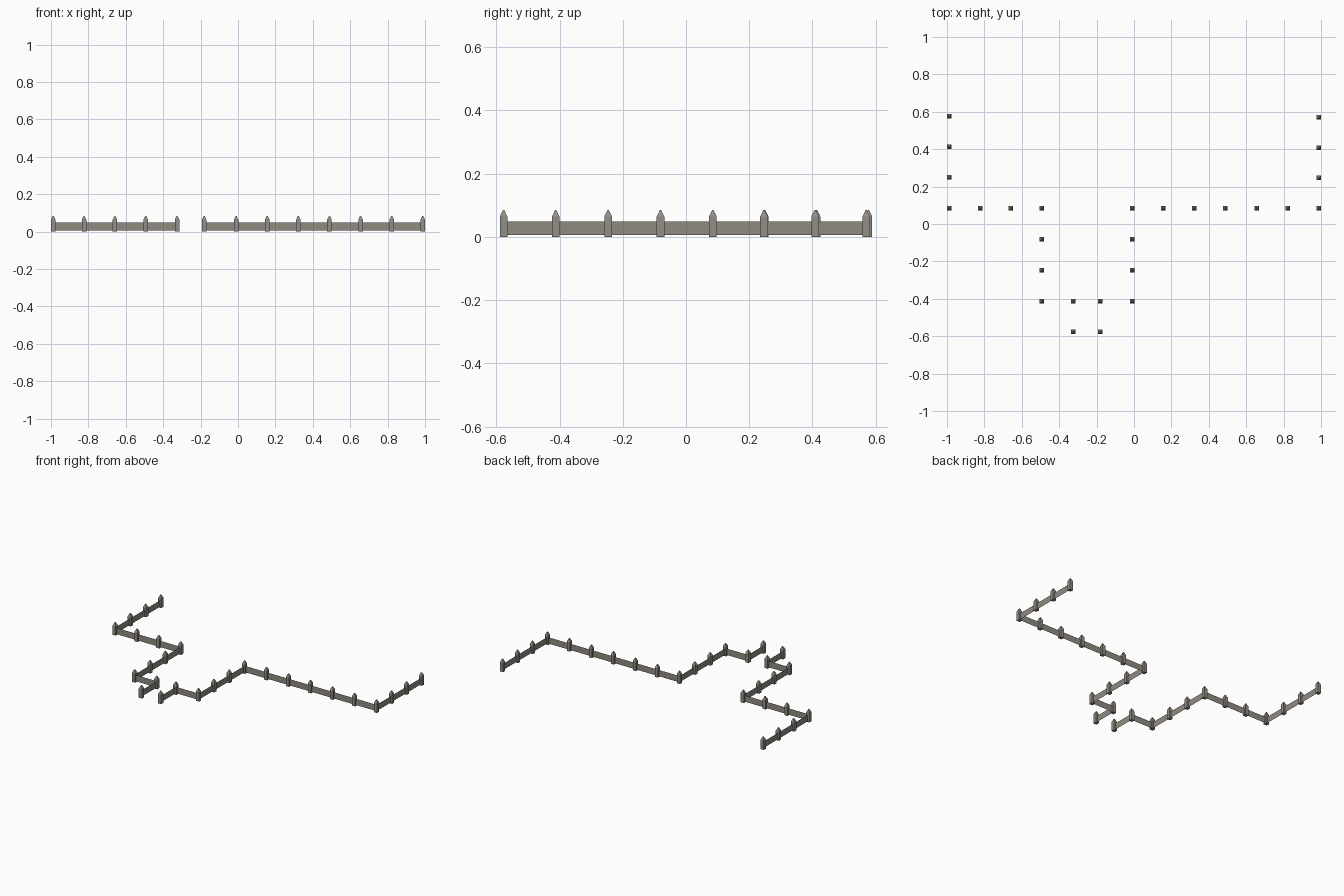
import bpy, bmesh, math

if "Cube" in bpy.data.objects:
    bpy.data.objects.remove(bpy.data.objects["Cube"])


def material(name, rgb):
    m = bpy.data.materials.new(name)
    m.diffuse_color = (*rgb, 1)
    m.use_nodes = True
    m.node_tree.nodes["Principled BSDF"].inputs["Base Color"].default_value = m.diffuse_color
    return m


POST = material("post grey", (0.29, 0.27, 0.245))
WALL = material("wall grey brown", (0.28, 0.26, 0.22))

# Fence paths: corner, corner, number of bays, and facing direction of the panel
LEFT = [
    ((-0.988, 0.577), (-0.988, 0.085), 3, (-1, 0)),
    ((-0.988, 0.085), (-0.493, 0.085), 3, (0, -1)),
    ((-0.493, 0.085), (-0.493, -0.412), 3, (-1, 0)),
    ((-0.493, -0.412), (-0.326, -0.412), 1, (0, -1)),
    ((-0.326, -0.412), (-0.326, -0.577), 1, (-1, 0)),
]
RIGHT = [
    ((-0.181, -0.577), (-0.181, -0.412), 1, (1, 0)),
    ((-0.181, -0.412), (-0.01, -0.412), 1, (0, -1)),
    ((-0.01, -0.412), (-0.01, 0.085), 3, (-1, 0)),
    ((-0.01, 0.085), (0.988, 0.085), 6, (0, 1)),
    ((0.988, 0.085), (0.988, 0.57), 3, (-1, 0)),
]
HALF, SHOULDER, TIP = 0.012, 0.064, 0.084
WALL_LOW, WALL_HIGH = 0.005, 0.048


def add_object(name, bm, mat):
    me = bpy.data.meshes.new(name)
    bm.to_mesh(me)
    bm.free()
    me.materials.append(mat)
    bpy.context.collection.objects.link(bpy.data.objects.new(name, me))


def add_post(bm, x, y):
    # square shaft with a pointed cap
    rings = []
    for z, r in ((0, HALF), (SHOULDER, HALF), (TIP, HALF * 0.2)):
        rings.append([bm.verts.new((x + sx * r, y + sy * r, z))
                      for sx, sy in ((-1, -1), (1, -1), (1, 1), (-1, 1))])
    bm.faces.new(rings[0][::-1])
    bm.faces.new(rings[-1])
    for a, b in zip(rings, rings[1:]):
        for i in range(4):
            j = (i + 1) % 4
            bm.faces.new((a[i], a[j], b[j], b[i]))


def build(side, runs):
    posts, walls = bmesh.new(), bmesh.new()
    add_post(posts, *runs[0][0])
    for a, b, bays, facing in runs:
        pts = [(a[0] + (b[0] - a[0]) * i / bays, a[1] + (b[1] - a[1]) * i / bays)
               for i in range(bays + 1)]
        for p, q in zip(pts, pts[1:]):
            add_post(posts, *q)
            # thin sheet panel between neighbouring posts
            f = walls.faces.new([walls.verts.new(c) for c in (
                (*p, WALL_LOW), (*q, WALL_LOW), (*q, WALL_HIGH), (*p, WALL_HIGH))])
            f.normal_update()
            if f.normal.x * facing[0] + f.normal.y * facing[1] < 0:
                f.normal_flip()
    add_object(side + "_fence_posts", posts, POST)
    add_object(side + "_fence_panels", walls, WALL)


build("left", LEFT)
build("right", RIGHT)
